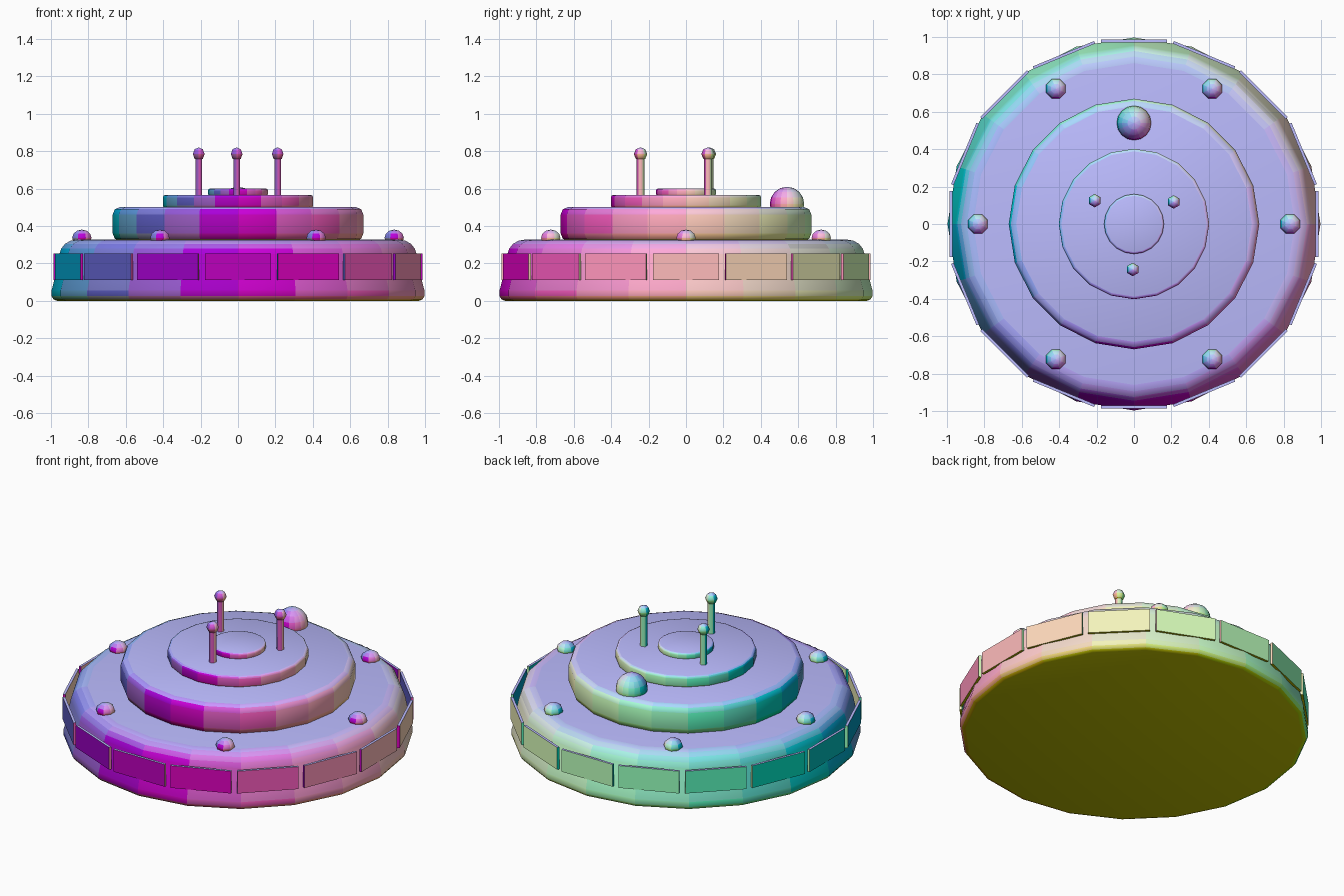
import bpy, bmesh, math
from math import sin, cos, pi, radians
from mathutils import Matrix

if "Cube" in bpy.data.objects:
    bpy.data.objects.remove(bpy.data.objects["Cube"])

STEP = 0.2
paints = {}


def paint(n):
    """Colour that follows the facing direction: x to red, y to green, z to blue."""
    key = tuple(round(c / STEP) for c in n)
    if key not in paints:
        mat = bpy.data.materials.new("facing_tint")
        mat.diffuse_color = [min(1, max(0, 0.5 + 0.5 * k * STEP)) for k in key] + [1]
        mat.use_nodes = True
        mat.node_tree.nodes["Principled BSDF"].inputs["Base Color"].default_value = mat.diffuse_color
        paints[key] = mat
    return paints[key]


def finish(name, bm, loc, angle):
    bmesh.ops.recalc_face_normals(bm, faces=bm.faces)
    mesh = bpy.data.meshes.new(name)
    bm.to_mesh(mesh)
    bm.free()
    # Tint each face by its direction
    slots = {}
    for p in mesh.polygons:
        mat = paint(p.normal)
        if mat.name not in slots:
            slots[mat.name] = len(slots)
            mesh.materials.append(mat)
        p.material_index = slots[mat.name]
    ob = bpy.data.objects.new(name, mesh)
    ob.location = loc
    bpy.context.collection.objects.link(ob)
    bpy.ops.object.select_all(action='DESELECT')
    ob.select_set(True)
    bpy.context.view_layer.objects.active = ob
    bpy.ops.object.shade_smooth_by_angle(angle=radians(angle))
    return ob


def lathe(name, profile, sides, loc=(0, 0, 0), turn=0.0, angle=50):
    """Spin an (r, z) profile, listed bottom to top, into a closed solid."""
    bm = bmesh.new()
    rings = []
    for r, z in profile:
        if r == 0:
            rings.append([bm.verts.new((0, 0, z))])
        else:
            rings.append([bm.verts.new((r * cos(turn + 2 * pi * i / sides),
                                        r * sin(turn + 2 * pi * i / sides), z))
                          for i in range(sides)])
    for a, b in zip(rings, rings[1:]):
        for i in range(sides):
            j = (i + 1) % sides
            if len(a) == 1:
                bm.faces.new((a[0], b[j], b[i]))
            elif len(b) == 1:
                bm.faces.new((a[i], a[j], b[0]))
            else:
                bm.faces.new((a[i], a[j], b[j], b[i]))
    if len(rings[0]) > 1:
        bm.faces.new(rings[0][::-1])
    if len(rings[-1]) > 1:
        bm.faces.new(rings[-1])
    return finish(name, bm, loc, angle)


def ball(r, rings, height=None):
    h = height or r
    mid = [(r * sin(pi * k / rings), -h * cos(pi * k / rings)) for k in range(1, rings)]
    return [(0, -h)] + mid + [(0, h)]


def disc(r, z0, z1, b):
    """Disc profile with rounded rims of size b."""
    c = b * 0.29
    return [(r - b, z0), (r - c, z0 + c), (r, z0 + b),
            (r, z1 - b), (r - c, z1 - c), (r - b, z1)]


SIDES = 20

# Stacked round tiers
lathe("base_tier", [(0.965, 0), (0.985, 0.007), (0.997, 0.025), (0.997, 0.055),
                    (0.985, 0.10), (0.955, 0.25), (0.945, 0.28), (0.925, 0.305),
                    (0.895, 0.322), (0.86, 0.328)], SIDES)
lathe("middle_tier", disc(0.67, 0.32, 0.502, 0.04), SIDES)
lathe("upper_tier", disc(0.402, 0.495, 0.567, 0.014), SIDES)
lathe("top_cap", disc(0.16, 0.56, 0.60, 0.01), SIDES)

# Flat panels around the rim
for i in range(16):
    bm = bmesh.new()
    bmesh.ops.create_cube(bm, size=1)
    bmesh.ops.scale(bm, vec=(0.355, 0.015, 0.14), verts=bm.verts)
    bmesh.ops.translate(bm, vec=(0, -0.978, 0.182), verts=bm.verts)
    bmesh.ops.transform(bm, matrix=Matrix.Rotation(2 * pi * i / 16, 4, 'Z'), verts=bm.verts)
    finish(f"rim_panel_{i + 1}", bm, (0, 0, 0), 30)

# Small lamps on the base tier
for i in range(6):
    a = pi * i / 3
    lathe(f"lamp_{i + 1}", ball(0.056, 6, 0.044), 8,
          (0.835 * cos(a), 0.835 * sin(a), 0.337), pi / 8)

# Dome at the back of the middle tier
lathe("rear_dome", ball(0.092, 8), 16, (0, 0.54, 0.518))

# Ball-tipped antennas
for i, (x, y) in enumerate([(-0.21, 0.125), (0.212, 0.118), (-0.007, -0.243)]):
    lathe(f"antenna_rod_{i + 1}", [(0.021, 0.55), (0.021, 0.78)], 6, (x, y, 0), pi / 2, 65)
    lathe(f"antenna_ball_{i + 1}", ball(0.036, 4), 6, (x, y, 0.785), pi / 2, 65)
